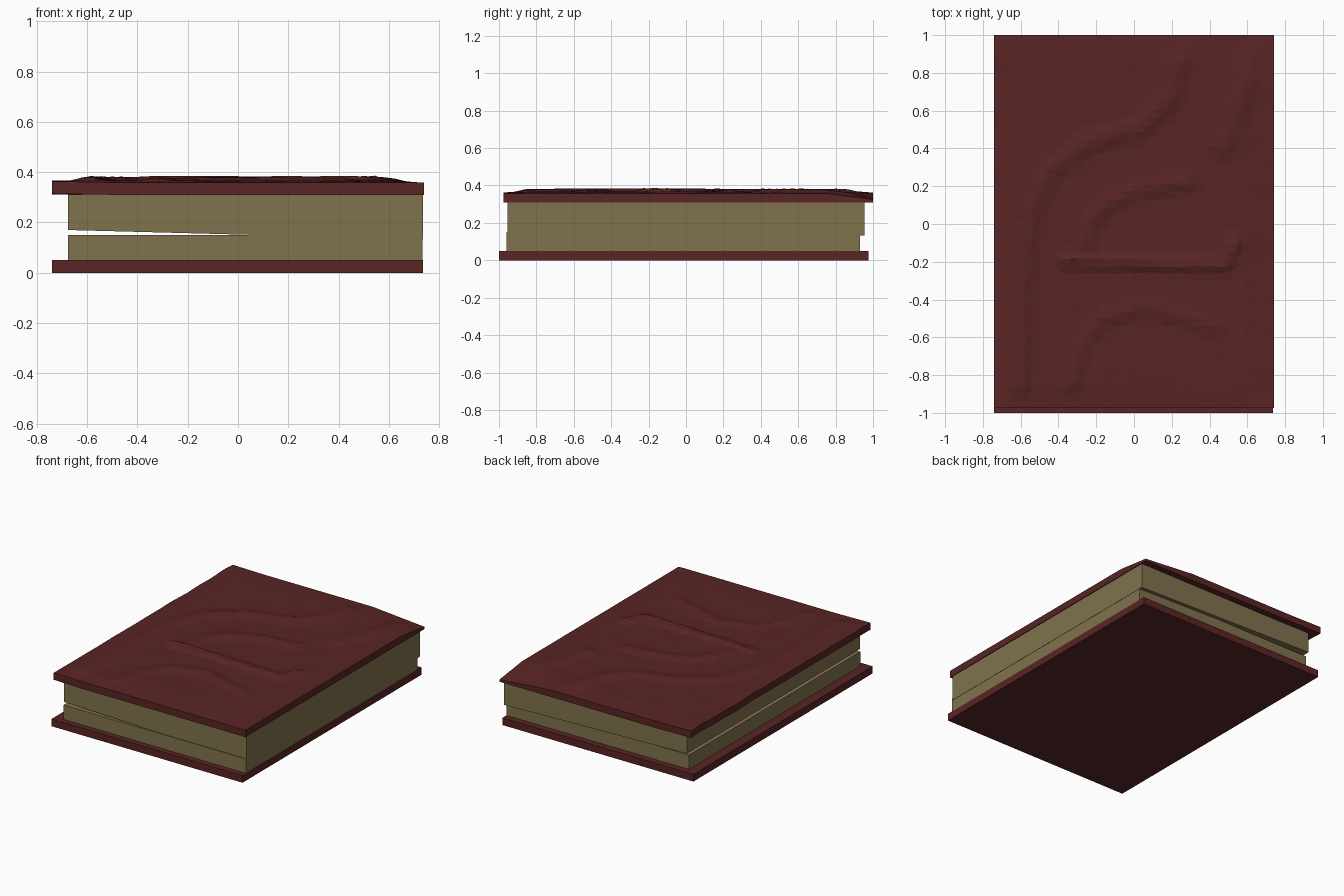
import bpy, bmesh, math, random
from mathutils import Vector, noise

if "Cube" in bpy.data.objects:
    bpy.data.objects.remove(bpy.data.objects["Cube"])

random.seed(4)


def material(name, rgb):
    m = bpy.data.materials.new(name)
    m.diffuse_color = (*rgb, 1)
    m.use_nodes = True
    m.node_tree.nodes["Principled BSDF"].inputs["Base Color"].default_value = m.diffuse_color
    return m


leather = material("leather", (0.10, 0.018, 0.018))
paper = material("paper", (0.22, 0.17, 0.075))


def finish(name, bm, mat):
    bmesh.ops.recalc_face_normals(bm, faces=bm.faces)
    mesh = bpy.data.meshes.new(name)
    bm.to_mesh(mesh)
    bm.free()
    mesh.materials.append(mat)
    ob = bpy.data.objects.new(name, mesh)
    bpy.context.collection.objects.link(ob)
    return ob


def slab(name, x, y, z, mat, lift=None):
    """Box between ranges; lift = (left z, right z) tilts the underside."""
    bm = bmesh.new()
    bmesh.ops.create_cube(bm, size=1)
    for v in bm.verts:
        right, back, top = (c > 0 for c in v.co)
        v.co = (x[right], y[back], z[top])
        if lift and not top:
            v.co.z = lift[right]
    return finish(name, bm, mat)


# Raised folds in the leather: half-width, height, path on the cover
RIDGES = [
    (0.09, 0.017, [(0.24, 0.88), (0.2, 0.68), (0.05, 0.52), (-0.25, 0.43), (-0.45, 0.28),
                   (-0.55, 0.05), (-0.59, -0.3), (-0.6, -0.85)]),
    (0.08, 0.015, [(0.3, 0.23), (0.05, 0.19), (-0.15, 0.11), (-0.24, 0.0), (-0.26, -0.12)]),
    (0.07, 0.020, [(-0.36, -0.19), (0.0, -0.2), (0.48, -0.22), (0.53, -0.1)]),
    (0.08, 0.013, [(-0.33, -0.85), (-0.29, -0.66), (-0.17, -0.5), (0.05, -0.43), (0.42, -0.54)]),
    (0.10, 0.014, [(0.66, 0.95), (0.58, 0.7), (0.47, 0.42)]),
]


def path_distance(p, path):
    best = 9
    for a, b in zip(path, path[1:]):
        a, b = Vector(a), Vector(b)
        t = max(0, min(1, (p - a).dot(b - a) / (b - a).length_squared))
        best = min(best, (p - a.lerp(b, t)).length)
    return best


def relief(x, y):
    p = Vector((x, y))
    h = 0
    for width, height, path in RIDGES:
        d = path_distance(p, path) / width
        if d < 1:
            h = max(h, height * (0.5 + 0.5 * math.cos(math.pi * d)))
    # gentle swell that fades out at the border
    edge = min(1, (0.74 - abs(x)) / 0.15, (1 - abs(y)) / 0.15)
    h = (h + 0.008) * max(0, edge) + 0.003 * noise.noise((x * 6, y * 6, 0)) * max(0, edge)
    return h


def edge_wear(x, y):
    """Wavy, lifted fore-edge on the left."""
    fade = max(0, (-x - 0.5) / 0.24)
    return fade * 0.007 * (0.6 + noise.noise((3, y * 5, 1)))


def corner_pinch(x, y):
    """Worn, thinned corner at back right."""
    return max(0, 1 - math.hypot((x - 0.74) / 0.4, (y - 1) / 0.25))


# Upper cover: gridded top, lowered copy beneath, walls around the border
NX, NY = 37, 50
bm = bmesh.new()
layers = []
for top in (True, False):
    rows = []
    for j in range(NY + 1):
        row = []
        for i in range(NX + 1):
            x, y = -0.74 + 1.48 * i / NX, -0.975 + 1.975 * j / NY
            wear, pinch = edge_wear(x, y), corner_pinch(x, y)
            if top:
                z = 0.358 + relief(x, y) + wear - 0.033 * pinch
            else:
                z = 0.31 + wear
            inside = 0 < i < NX and 0 < j < NY
            jx, jy = (noise.noise((i * 0.7, j * 0.7, k)) * 0.012 * inside for k in (5, 9))
            row.append(bm.verts.new((x + jx, y + jy, z)))
        rows.append(row)
    for a, b in zip(rows, rows[1:]):
        for i in range(NX):
            bm.faces.new((a[i], a[i + 1], b[i + 1], b[i]))
    border = (rows[0][:-1] + [r[-1] for r in rows[:-1]] + rows[-1][:0:-1]
              + [r[0] for r in rows[:0:-1]])
    layers.append(border)
upper, lower = layers
for k in range(len(upper)):
    n = (k + 1) % len(upper)
    bm.faces.new((upper[k], upper[n], lower[n], lower[k]))
bmesh.ops.triangulate(bm, faces=[f for f in bm.faces if abs(f.normal.z) > 0.3 or f.normal.length == 0])
finish("upper_cover", bm, leather)

# Lower cover
slab("lower_cover", (-0.74, 0.735), (-1.0, 0.975), (0, 0.05), leather)

# Two page blocks with a thin wedge gap at the fore-edge
slab("lower_pages", (-0.675, 0.733), (-0.96, 0.93), (0.05, 0.15), paper)
slab("upper_pages", (-0.675, 0.735), (-0.955, 0.955), (0.15, 0.312), paper, lift=(0.17, 0.133))
